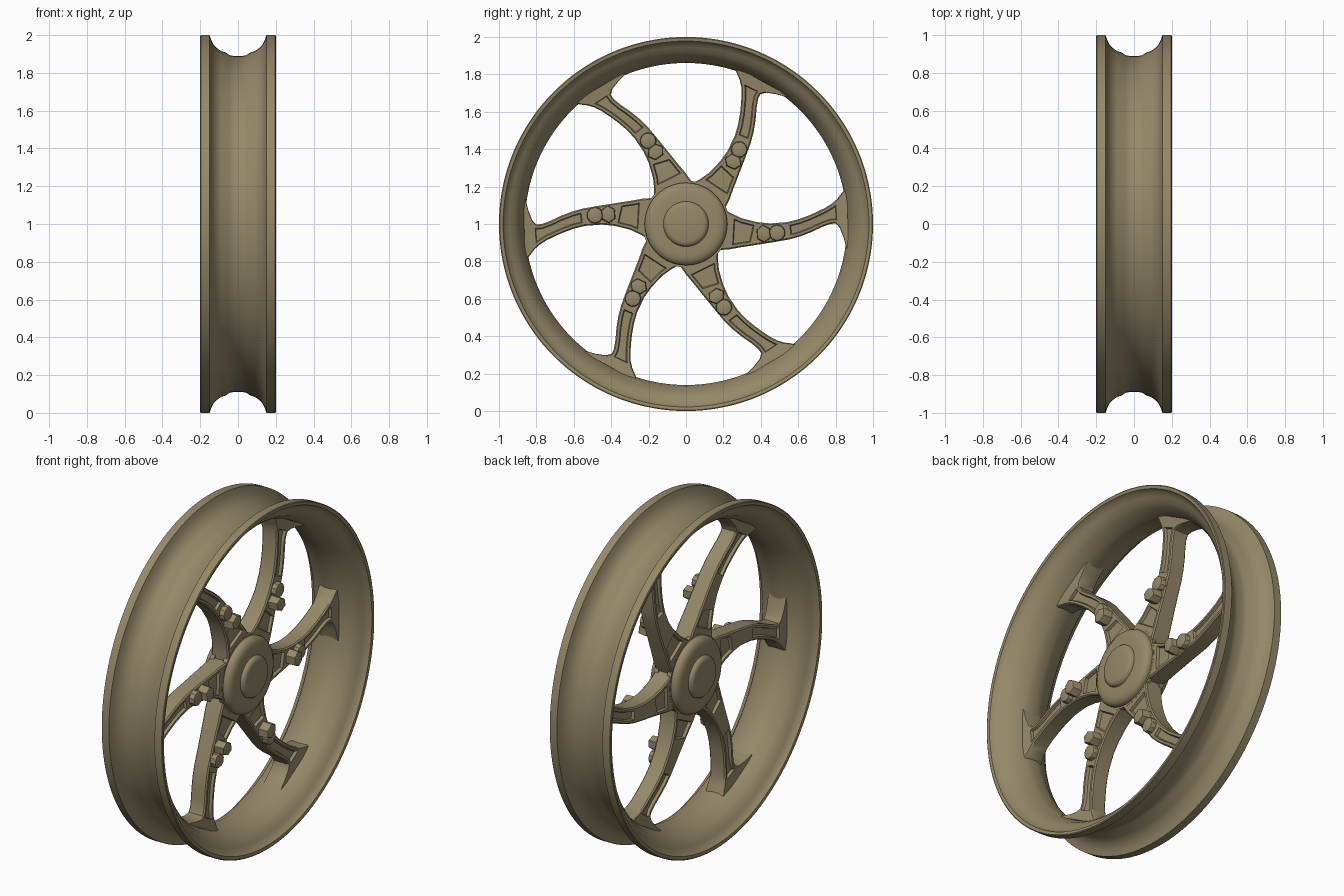
import bpy, bmesh
from math import sin, cos, pi, radians
from mathutils import Matrix, Vector

if "Cube" in bpy.data.objects:
    bpy.data.objects.remove(bpy.data.objects["Cube"])

CENTRE = Vector((0, 0, 1))

def finish(bm, name, angle=35):
    bmesh.ops.recalc_face_normals(bm, faces=bm.faces)
    me = bpy.data.meshes.new(name)
    bm.to_mesh(me)
    bm.free()
    ob = bpy.data.objects.new(name, me)
    bpy.context.collection.objects.link(ob)
    ob.location = CENTRE
    paint = bpy.data.materials.get("bronze") or bpy.data.materials.new("bronze")
    paint.diffuse_color = (0.30, 0.25, 0.14, 1)
    paint.use_nodes = True
    paint.node_tree.nodes["Principled BSDF"].inputs["Base Color"].default_value = paint.diffuse_color
    me.materials.append(paint)
    bpy.ops.object.select_all(action='DESELECT')
    ob.select_set(True)
    bpy.context.view_layer.objects.active = ob
    bpy.ops.object.shade_smooth_by_angle(angle=radians(angle))
    return ob

def lathe(name, profile, segs):
    """Spin a closed (x, radius) profile round the x axle."""
    bm = bmesh.new()
    rings = []
    for x, r in profile:
        if r == 0:
            rings.append([bm.verts.new((x, 0, 0))] * segs)
        else:
            rings.append([bm.verts.new((x, r * cos(2 * pi * i / segs), r * sin(2 * pi * i / segs)))
                          for i in range(segs)])
    for a, b in zip(rings, rings[1:] + rings[:1]):
        for i in range(segs):
            j = (i + 1) % segs
            quad = list(dict.fromkeys((a[i], a[j], b[j], b[i])))
            if len(quad) > 2:
                bm.faces.new(quad)
    return finish(bm, name)

# Rim: thin dished shell with a drop centre
outer = [(0.197, 1.0), (0.15, 1.0), (0.142, 0.975), (0.128, 0.948), (0.11, 0.93),
         (0.09, 0.915), (0.065, 0.908), (0.045, 0.894), (0.02, 0.889)]
inner = [(0.2, 0.995), (0.197, 0.978), (0.175, 0.968), (0.16, 0.945), (0.14, 0.918),
         (0.115, 0.897), (0.085, 0.883), (0.055, 0.867), (0.02, 0.861)]
flip = lambda pts: [(-x, r) for x, r in pts]
lathe("rim", outer + flip(outer)[::-1] + flip(inner) + inner[::-1], 144)

# Hub: two rounded discs with raised centre caps on a core
hub = [(0.125, 0), (0.125, 0.095), (0.121, 0.109), (0.112, 0.118), (0.1, 0.121), (0.1, 0.17),
       (0.096, 0.195), (0.085, 0.213), (0.07, 0.221), (0.056, 0.221), (0.056, 0.232), (0.03, 0.232),
       (0.03, 0.2)]
lathe("hub", hub + flip(hub)[::-1], 64)

# Spoke: stations give (radial, upper side, radial, lower side, half depth)
stations = [(0.17, 0.10, 0.17, -0.14, 0.055), (0.245, 0.055, 0.235, -0.135, 0.055),
            (0.30, 0.03, 0.29, -0.125, 0.054), (0.38, 0.01, 0.355, -0.115, 0.052),
            (0.45, 0.003, 0.45, -0.10, 0.05), (0.54, 0.01, 0.55, -0.083, 0.05),
            (0.60, 0.025, 0.61, -0.066, 0.05), (0.655, 0.045, 0.67, -0.043, 0.05),
            (0.70, 0.065, 0.725, -0.017, 0.05), (0.745, 0.087, 0.77, 0.0, 0.05),
            (0.785, 0.112, 0.80, 0.003, 0.051), (0.812, 0.138, 0.822, -0.02, 0.053),
            (0.832, 0.165, 0.842, -0.07, 0.056), (0.862, 0.2, 0.868, -0.17, 0.06)]
PANELS = (range(1, 3), range(5, 11))

def boss(bm, sides, radius, centre, x0, x1, scale=(1, 1), turn=0):
    """Tapered mounting boss standing on the +x face."""
    mat = (Matrix.Translation(((x0 + x1) / 2, *centre)) @ Matrix.Rotation(turn, 4, 'X')
           @ Matrix.Diagonal((1, *scale, 1)) @ Matrix.Rotation(pi / 2, 4, 'Y')
           @ Matrix.Rotation(pi / sides, 4, 'Z'))
    made = bmesh.ops.create_cone(bm, cap_ends=True, segments=sides, radius1=radius,
                                 radius2=radius * 0.93, depth=x1 - x0, matrix=mat)
    edges = {e for v in made["verts"] for e in v.link_edges
             if all(w.co.x > x1 - 0.001 for w in e.verts)}
    bmesh.ops.bevel(bm, geom=list(edges), offset=0.008, segments=2, affect='EDGES', profile=0.5)

bm = bmesh.new()
sections = []
for ua, ub, la, lb, h in stations:
    c = 0.007
    sections.append([bm.verts.new(p) for p in (
        (h, ua, ub - c), (h, la, lb + c), (h - c, la, lb), (-h + c, la, lb),
        (-h, la, lb + c), (-h, ua, ub - c), (-h + c, ua, ub), (h - c, ua, ub))])
sides = {0: [], 4: []}
for a, b in zip(sections, sections[1:]):
    for k in range(8):
        f = bm.faces.new((a[k], a[(k + 1) % 8], b[(k + 1) % 8], b[k]))
        if k in sides:
            sides[k].append(f)
bm.faces.new(sections[0])
bm.faces.new(sections[-1][::-1])
bmesh.ops.recalc_face_normals(bm, faces=bm.faces)
# Recessed panels on both faces
for strip in sides.values():
    for panel in PANELS:
        faces = [strip[i] for i in panel]
        bmesh.ops.inset_region(bm, faces=faces, thickness=0.013, use_even_offset=True)
        bmesh.ops.inset_region(bm, faces=faces, thickness=0.005, depth=-0.016, use_even_offset=True)
# Mounting bosses on the +x face
boss(bm, 6, 0.05, (0.415, -0.052), 0.03, 0.11, (0.85, 1.0), 0.1)
boss(bm, 10, 0.046, (0.487, -0.047), 0.03, 0.08)

first = finish(bm, "spoke_1", 30)
for i in range(1, 6):
    ob = first.copy()
    ob.name = f"spoke_{i + 1}"
    ob.rotation_euler.x = i * pi / 3
    bpy.context.collection.objects.link(ob)
